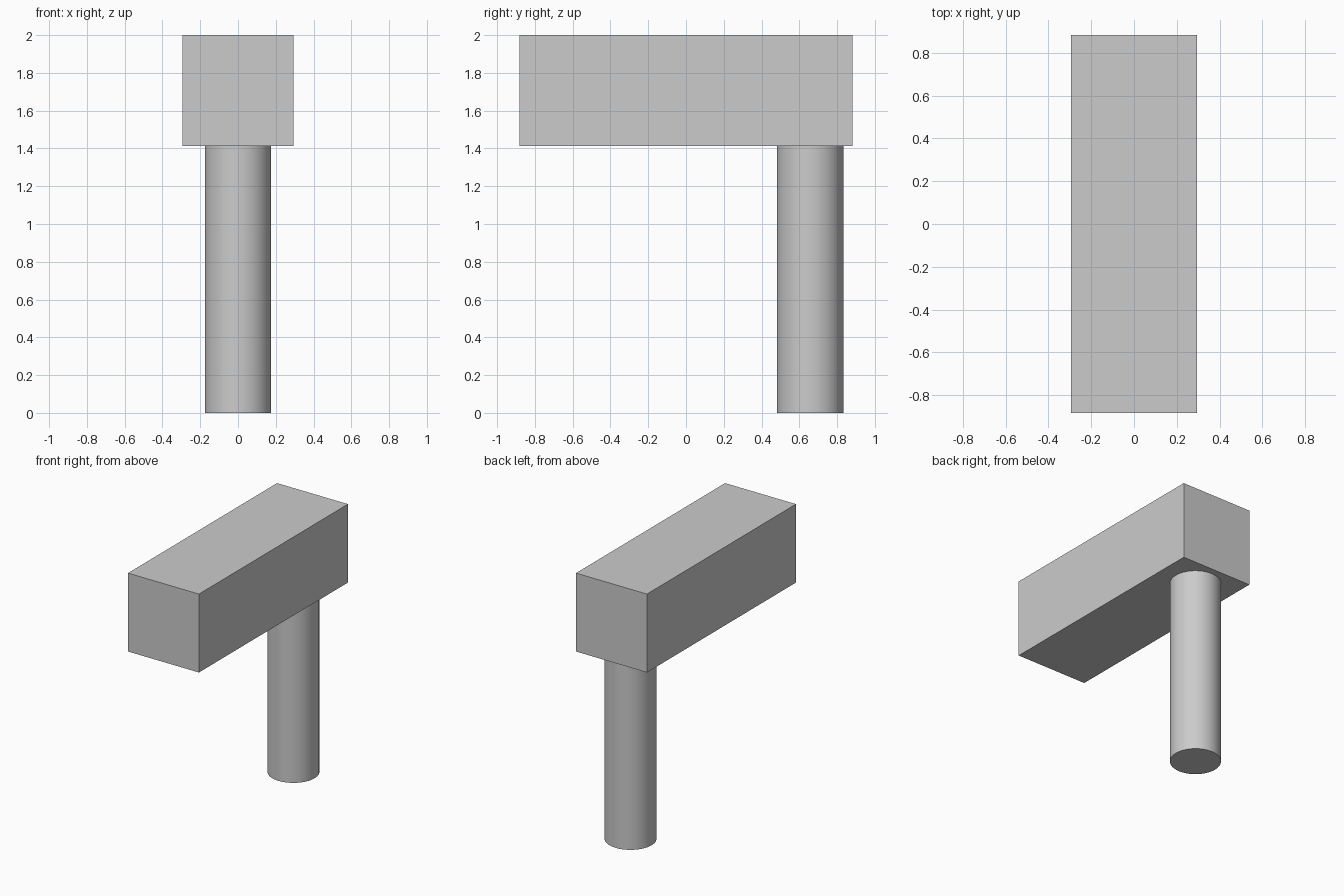
import bpy
import math

default = bpy.data.objects.get("Cube")
if default:
    bpy.data.objects.remove(default, do_unlink=True)

# Single plain grey
GREY = (0.6, 0.6, 0.6, 1.0)
grey = bpy.data.materials.new("light_grey")
grey.use_nodes = True
grey.diffuse_color = GREY
grey.node_tree.nodes["Principled BSDF"].inputs["Base Color"].default_value = GREY

WIDTH, LENGTH, TOP = 0.588, 1.765, 2.0
HANDLE_HEIGHT, HANDLE_RADIUS, HANDLE_Y = 1.412, 0.176, 0.657


def finish(name):
    obj = bpy.context.object
    obj.name = obj.data.name = name
    obj.data.materials.append(grey)
    return obj


# Long rectangular head
bpy.ops.mesh.primitive_cube_add(size=1, location=(0, 0, (TOP + HANDLE_HEIGHT) / 2))
bpy.context.object.scale = (WIDTH, LENGTH, TOP - HANDLE_HEIGHT)
bpy.ops.object.transform_apply(location=False, rotation=False, scale=True)
finish("head")

# Round handle under the back end
bpy.ops.mesh.primitive_cylinder_add(
    vertices=64, radius=HANDLE_RADIUS, depth=HANDLE_HEIGHT,
    location=(0, HANDLE_Y, HANDLE_HEIGHT / 2))
finish("handle")
bpy.ops.object.shade_smooth_by_angle(angle=math.radians(30))
